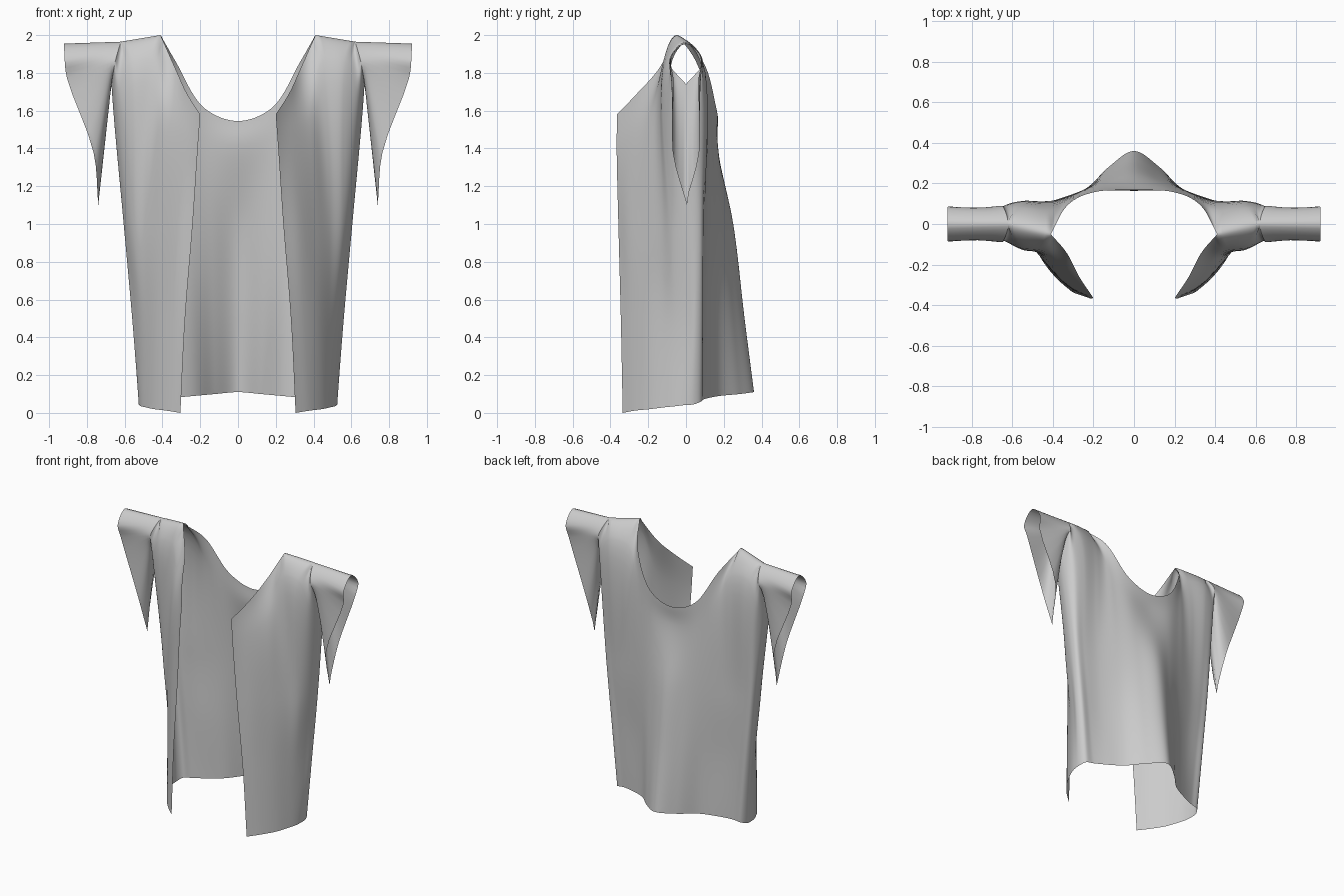
import bpy, bmesh
from mathutils import Vector as V

if "Cube" in bpy.data.objects:
    bpy.data.objects.remove(bpy.data.objects["Cube"])

N = 8  # samples per control segment


def spline(pts, n, start=None, end=None):
    """Centripetal Catmull-Rom through pts, n samples per segment."""
    p = [V(q) for q in pts]
    p = [V(start) if start else 2 * p[0] - p[1]] + p + [V(end) if end else 2 * p[-1] - p[-2]]
    out = []
    for i in range(1, len(p) - 2):
        a, b, c, d = p[i - 1:i + 3]
        t0 = 0
        t1 = t0 + max((b - a).length, 1e-4) ** 0.5
        t2 = t1 + max((c - b).length, 1e-4) ** 0.5
        t3 = t2 + max((d - c).length, 1e-4) ** 0.5
        for k in range(n):
            t = t1 + (t2 - t1) * k / n
            a1 = a.lerp(b, (t - t0) / (t1 - t0))
            a2 = b.lerp(c, (t - t1) / (t2 - t1))
            a3 = c.lerp(d, (t - t2) / (t3 - t2))
            b1 = a1.lerp(a2, (t - t0) / (t2 - t0))
            b2 = a2.lerp(a3, (t - t1) / (t3 - t1))
            out.append(b1.lerp(b2, (t - t1) / (t2 - t1)))
    return out + [p[-2].copy()]


def sheet(name, grid):
    """Mirrored smooth cloth sheet from a grid of points."""
    bm = bmesh.new()
    vs = [[bm.verts.new(q) for q in line] for line in grid]
    for r, s in zip(vs, vs[1:]):
        for k in range(len(r) - 1):
            bm.faces.new((r[k], r[k + 1], s[k + 1], s[k]))
    bmesh.ops.remove_doubles(bm, verts=bm.verts, dist=1e-4)
    bmesh.ops.recalc_face_normals(bm, faces=bm.faces)
    for f in bm.faces:
        f.smooth = True
    me = bpy.data.meshes.new(name)
    bm.to_mesh(me)
    bm.free()
    ob = bpy.data.objects.new(name, me)
    bpy.context.collection.objects.link(ob)
    m = ob.modifiers.new("mirror", 'MIRROR')
    m.use_clip = True
    return ob


# Front panel columns, from the open edge to the side seam (top to hem)
front = [
    [(.20, -.365, 1.58), (.213, -.367, 1.4), (.24, -.358, 1.0), (.28, -.345, .5), (.305, -.335, 0)],
    [(.27, -.26, 1.69), (.28, -.30, 1.45), (.32, -.305, 1.0), (.35, -.29, .5), (.38, -.27, .012)],
    [(.33, -.145, 1.82), (.375, -.20, 1.55), (.41, -.215, 1.0), (.425, -.21, .5), (.445, -.19, .02)],
    [(.41, -.05, 2.0), (.45, -.12, 1.86), (.49, -.13, 1.0), (.485, -.12, .5), (.49, -.11, .03)],
    [(.62, 0, 1.965), (.57, -.105, 1.85), (.555, -.08, 1.0), (.52, -.06, .5), (.512, -.06, .035)],
    [(.65, -.09, 1.86), (.64, -.07, 1.65), (.59, -.02, 1.0), (.545, 0, .5), (.522, -.02, .04)],
    [(.67, 0, 1.74), (.66, .02, 1.6), (.605, .05, 1.0), (.56, .05, .5), (.523, .04, .045)],
]
# Back panel columns, from the side seam to the centre
back = [
    [(.65, .09, 1.86), (.64, .085, 1.65), (.59, .085, 1.0), (.54, .085, .5), (.50, .08, .06)],
    [(.62, 0, 1.965), (.57, .09, 1.85), (.53, .095, 1.0), (.48, .09, .5), (.44, .09, .07)],
    [(.41, -.05, 2.0), (.42, .075, 1.84), (.42, .11, 1.0), (.38, .11, .5), (.34, .125, .08)],
    [(.33, .09, 1.86), (.31, .125, 1.6), (.28, .155, 1.0), (.25, .165, .5), (.23, .18, .09)],
    [(.18, .16, 1.615), (.17, .165, 1.45), (.14, .21, 1.0), (.13, .25, .5), (.12, .285, .10)],
    [(0, .17, 1.545), (0, .165, 1.42), (0, .25, 1.0), (0, .31, .5), (0, .36, .11)],
]
rows = list(zip(*(front + back)))


def across(pts):
    x, y, z = pts[-2]
    return spline(pts, N, end=(-x, y, z))


# Top border: neckline, shoulder ridge and armhole meet at corners
top, cuts = [], [0, 3, 4, 6, 8, 9, 12]
for a, b in zip(cuts, cuts[1:]):
    part = rows[0][a:b + 1]
    if b == 12:
        seg = across(part)
    else:
        seg = spline(part, N, start=rows[0][7] if a == 4 else None, end=rows[0][5] if b == 8 else None)
    top += seg[:-1]
top.append(V(rows[0][-1]))
lines = [top] + [across(r) for r in rows[1:]]

# Body: every column runs down from the border, rounding over the shoulder
last = len(top) - 1
grid = []
for j, col in enumerate(zip(*lines)):
    ridge = 3 * N <= min(j, last - j) <= 4 * N
    grid.append(spline(col, 10, start=lines[1][last - j] if ridge else None))
sheet("robe_body", grid)

# Sleeves: armhole lofted out to a round cuff that hangs to a point
cuff = spline([(.92, 0, 1.955), (.918, -.085, 1.87), (.905, -.066, 1.77),
               (.765, -.07, 1.38), (.74, .005, 1.10)], N // 2, start=(.918, .085, 1.87))
cuff += [V((q.x, -q.y if q.z > 1.15 else q.y, q.z)) for q in reversed(cuff[:-1])]
armhole = top[4 * N:8 * N + 1]
sheet("hanging_sleeves", [[a.lerp(c, t / 12) for a, c in zip(armhole, cuff)] for t in range(13)])
